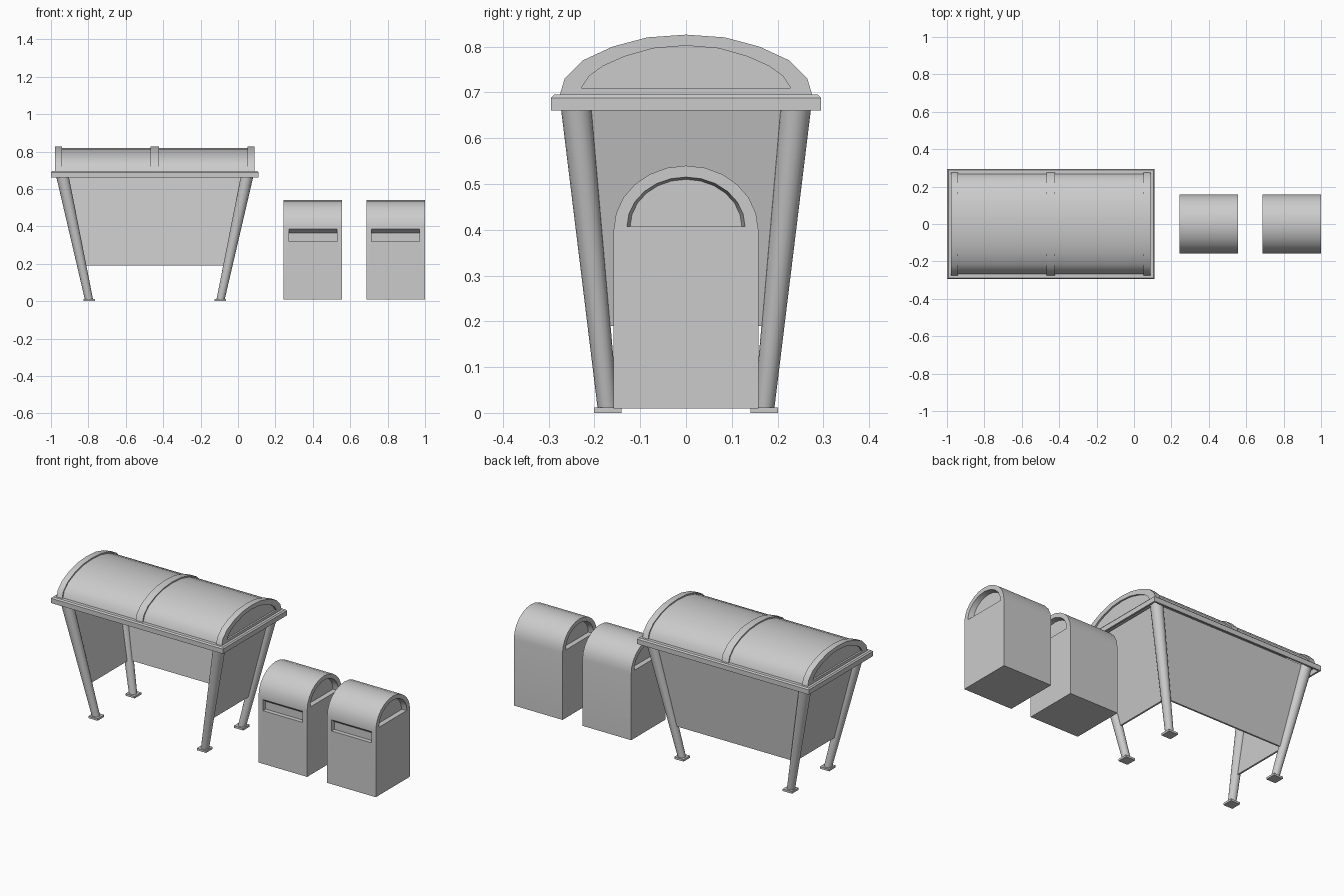
import bpy, bmesh, math
from mathutils import Vector

if "Cube" in bpy.data.objects:
    bpy.data.objects.remove(bpy.data.objects["Cube"])

CX = -0.445  # centre of the shelter along x


def loft(name, rings, caps=True, loop=False):
    """Bridge rings of equal point count; optional end caps or closing loop."""
    bm = bmesh.new()
    vs = [[bm.verts.new(p) for p in r] for r in rings]
    n = len(vs[0])
    pairs = list(zip(vs, vs[1:])) + ([(vs[-1], vs[0])] if loop else [])
    for a, b in pairs:
        for i in range(n):
            j = (i + 1) % n
            bm.faces.new((a[i], a[j], b[j], b[i]))
    if caps and not loop:
        bm.faces.new(vs[0])
        bm.faces.new(vs[-1])
    bmesh.ops.remove_doubles(bm, verts=bm.verts, dist=1e-5)
    bmesh.ops.recalc_face_normals(bm, faces=bm.faces)
    me = bpy.data.meshes.new(name)
    bm.to_mesh(me)
    bm.free()
    ob = bpy.data.objects.new(name, me)
    bpy.context.collection.objects.link(ob)
    return ob


def smooth(ob):
    bpy.ops.object.select_all(action='DESELECT')
    bpy.context.view_layer.objects.active = ob
    ob.select_set(True)
    bpy.ops.object.shade_smooth_by_angle(angle=math.radians(32))


def at_x(x, prof):
    return [(x, y, z) for y, z in prof]


def rect(hx, hy, z, cx=CX, cy=0):
    return [(cx + a * hx, cy + b * hy, z) for a, b in ((-1, -1), (1, -1), (1, 1), (-1, 1))]


# Roof frame: shallow rim, open underneath
loft("roof_frame", [rect(0.445 + dx, y, z) for dx, y, z in (
    (0.110, 0.295, 0.66), (0.110, 0.295, 0.688), (0.103, 0.288, 0.695),
    (0.070, 0.255, 0.695), (0.070, 0.255, 0.688), (0.100, 0.285, 0.688),
    (0.100, 0.285, 0.66))], loop=True)

# Barrel roof profile
half = [(0.277, 0.69), (0.265, 0.73), (0.225, 0.77), (0.16, 0.80), (0.085, 0.82)]
arch = half + [(0, 0.826)] + [(-y, z) for y, z in reversed(half)]


def shrink(k):
    return [(y * k, 0.69 + (z - 0.69) * (1 - (1 - k) * 2)) for y, z in arch]


def band(name, outer, inner, x0, x1):
    prof = outer + inner[::-1]
    smooth(loft(name, [at_x(x0, prof), at_x(x1, prof)]))


band("roof_shell", shrink(0.972), shrink(0.955), -0.965, 0.075)
band("roof_middle_rib", arch, shrink(0.96), CX - 0.022, CX + 0.022)

# Arched roof ends with recessed panels
wh = [(0.228, 0.71), (0.212, 0.735), (0.182, 0.757), (0.135, 0.778), (0.072, 0.796)]
window = wh + [(0, 0.802)] + [(-y, z) for y, z in reversed(wh)]
for side, s in (("left", -1), ("right", 1)):
    smooth(loft("roof_end_" + side, [
        at_x(CX + s * 0.497, arch), at_x(CX + s * 0.533, arch),
        at_x(CX + s * 0.533, window), at_x(CX + s * 0.523, window)]))


# Splayed, tapered legs with square feet
def leg_point(sx, sy, z):
    t = z / 0.67
    return Vector((CX + sx * (0.35 + 0.144 * t), sy * (0.17 + 0.07 * t), z))


for sx in (-1, 1):
    for sy in (-1, 1):
        tag = ("front" if sy < 0 else "back") + ("_left" if sx < 0 else "_right")
        rings = []
        for z, r in ((0.01, 0.022), (0.688, 0.034)):
            c = leg_point(sx, sy, z)
            rings.append([c + Vector((r * math.cos(a), r * math.sin(a), 0))
                          for a in (math.tau * i / 16 for i in range(16))])
        smooth(loft("leg_" + tag, rings))
        fx, fy = CX + sx * 0.35, sy * 0.171
        loft("foot_" + tag, [rect(0.03, 0.03, z, fx, fy) for z in (0, 0.012)])


# Wall panels spanning between leg centre lines
def panel(name, a, b, offset):
    quad = [leg_point(*a, 0.19), leg_point(*b, 0.19), leg_point(*b, 0.685), leg_point(*a, 0.685)]
    o = Vector(offset)
    loft(name, [[p - o for p in quad], [p + o for p in quad]])


panel("back_panel", (-1, 1), (1, 1), (0, 0.005, 0))
panel("left_panel", (-1, -1), (-1, 1), (0.005, 0, 0))
panel("right_panel", (1, -1), (1, 1), (0.005, 0, 0))

# Round-topped bins: recessed arches at both ends, slot in the front
N = 12


def bin_profile(ry, z0, rz, zb):
    pts = [(ry * math.cos(math.pi * i / N), z0 + rz * math.sin(math.pi * i / N))
           for i in range(N + 1)]
    return pts + [(-ry, zb), (ry, zb)]


outer = bin_profile(0.158, 0.40, 0.14, 0.01)
mouth = bin_profile(0.129, 0.407, 0.108, 0.407)
deep = bin_profile(0.122, 0.407, 0.103, 0.407)

for name, x in (("bin_left", 0.40), ("bin_right", 0.843)):
    h = 0.157
    ob = loft(name, [at_x(x - h + 0.03, deep), at_x(x - h, mouth), at_x(x - h, outer),
                     at_x(x + h, outer), at_x(x + h, mouth), at_x(x + h - 0.03, deep)])
    slot = [(-0.2, 0.32), (-0.133, 0.32), (-0.133, 0.365), (-0.158, 0.385), (-0.2, 0.385)]
    cut = loft(name + "_slot_cutter", [at_x(x - 0.128, slot), at_x(x + 0.128, slot)])
    cut.hide_render = True
    mod = ob.modifiers.new("slot", 'BOOLEAN')
    mod.operation, mod.object, mod.solver = 'DIFFERENCE', cut, 'EXACT'
    bpy.context.view_layer.objects.active = ob
    bpy.ops.object.modifier_apply(modifier=mod.name)
    bpy.data.objects.remove(cut)
    smooth(ob)
